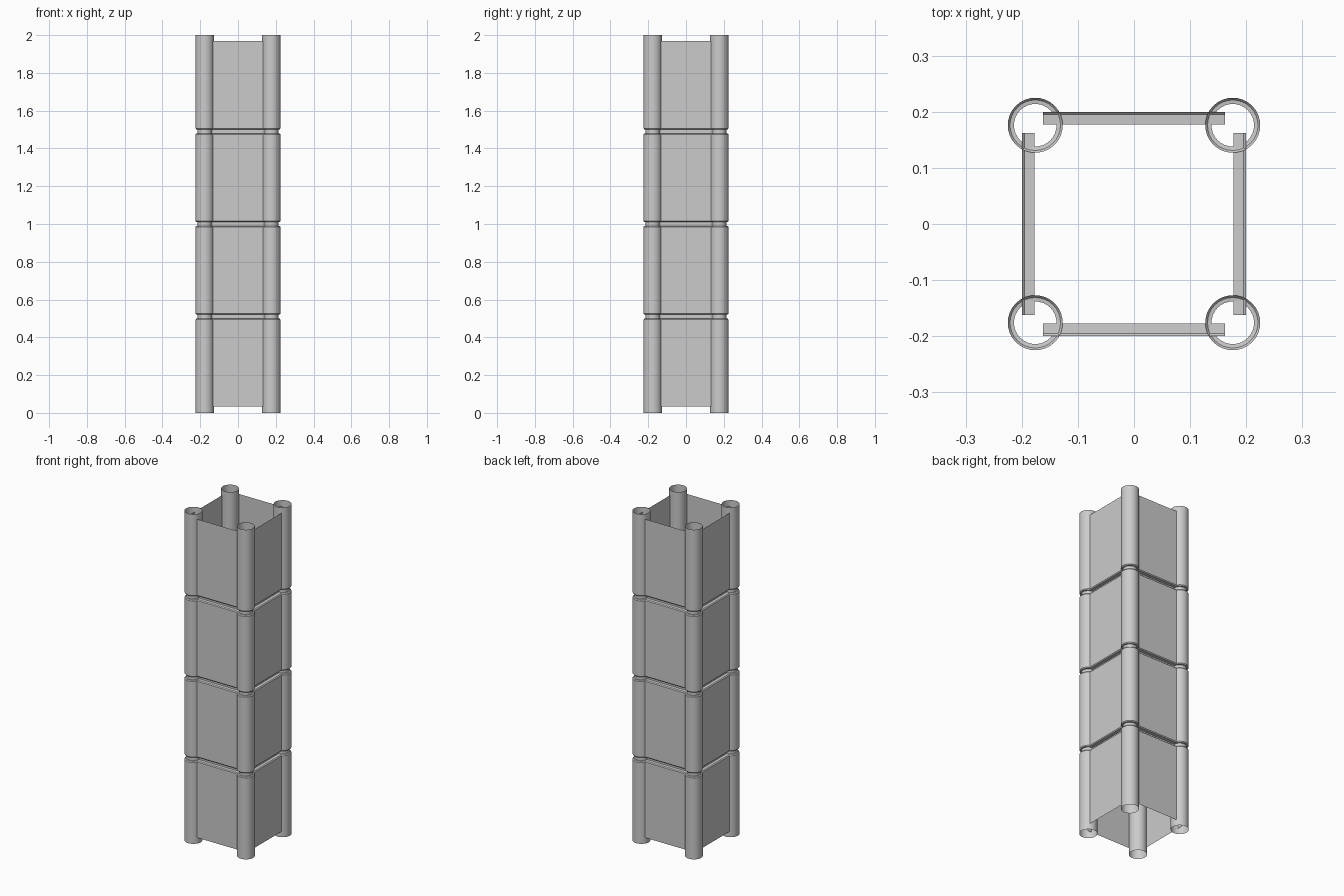
import bpy, math

if "Cube" in bpy.data.objects:
    bpy.data.objects.remove(bpy.data.objects["Cube"])

GROOVES = (0.51, 1.0, 1.49)      # heights of the joint grooves


def profile(z0, z1, outer, lip, inner):
    """Vertical outline (distance, z) with a bevelled groove at each joint."""
    pts = [(outer, z0)]
    for g in GROOVES:
        pts += [(outer, g - 0.016), (lip, g - 0.011), (inner, g - 0.010),
                (inner, g + 0.010), (lip, g + 0.011), (outer, g + 0.016)]
    return pts + [(outer, z1)]


def make_object(name, rows, closed):
    """Skin a stack of equal-length point rows into an open sheet or tube."""
    n = len(rows[0])
    verts = [p for row in rows for p in row]
    faces = []
    for r in range(len(rows) - 1):
        for i in range(n if closed else n - 1):
            j = (i + 1) % n
            faces.append((r * n + i, r * n + j, (r + 1) * n + j, (r + 1) * n + i))
    mesh = bpy.data.meshes.new(name)
    mesh.from_pydata(verts, [], faces)
    obj = bpy.data.objects.new(name, mesh)
    bpy.context.collection.objects.link(obj)
    bpy.ops.object.select_all(action='DESELECT')
    obj.select_set(True)
    bpy.context.view_layer.objects.active = obj
    bpy.ops.object.shade_smooth_by_angle(angle=math.radians(30))
    return obj


# Hollow corner posts, open at both ends
SIDES = 32
for side_y, name_y in ((-1, "front"), (1, "back")):
    for side_x, name_x in ((-1, "left"), (1, "right")):
        rows = [[(r * math.cos(2 * math.pi * i / SIDES),
                  r * math.sin(2 * math.pi * i / SIDES), z) for i in range(SIDES)]
                for r, z in profile(0, 2, 0.049, 0.045, 0.038)]
        post = make_object(f"{name_y}_{name_x}_post", rows, True)
        post.location = (side_x * 0.176, side_y * 0.176, 0)

# Thin grooved wall panels between the posts
for k, name in enumerate(("front", "right", "back", "left")):
    rows = [[(-0.162, -d, z), (0.162, -d, z)]
            for d, z in profile(0.035, 1.968, 0.2, 0.195, 0.177)]
    panel = make_object(f"{name}_panel", rows, False)
    panel.rotation_euler.z = k * math.pi / 2
